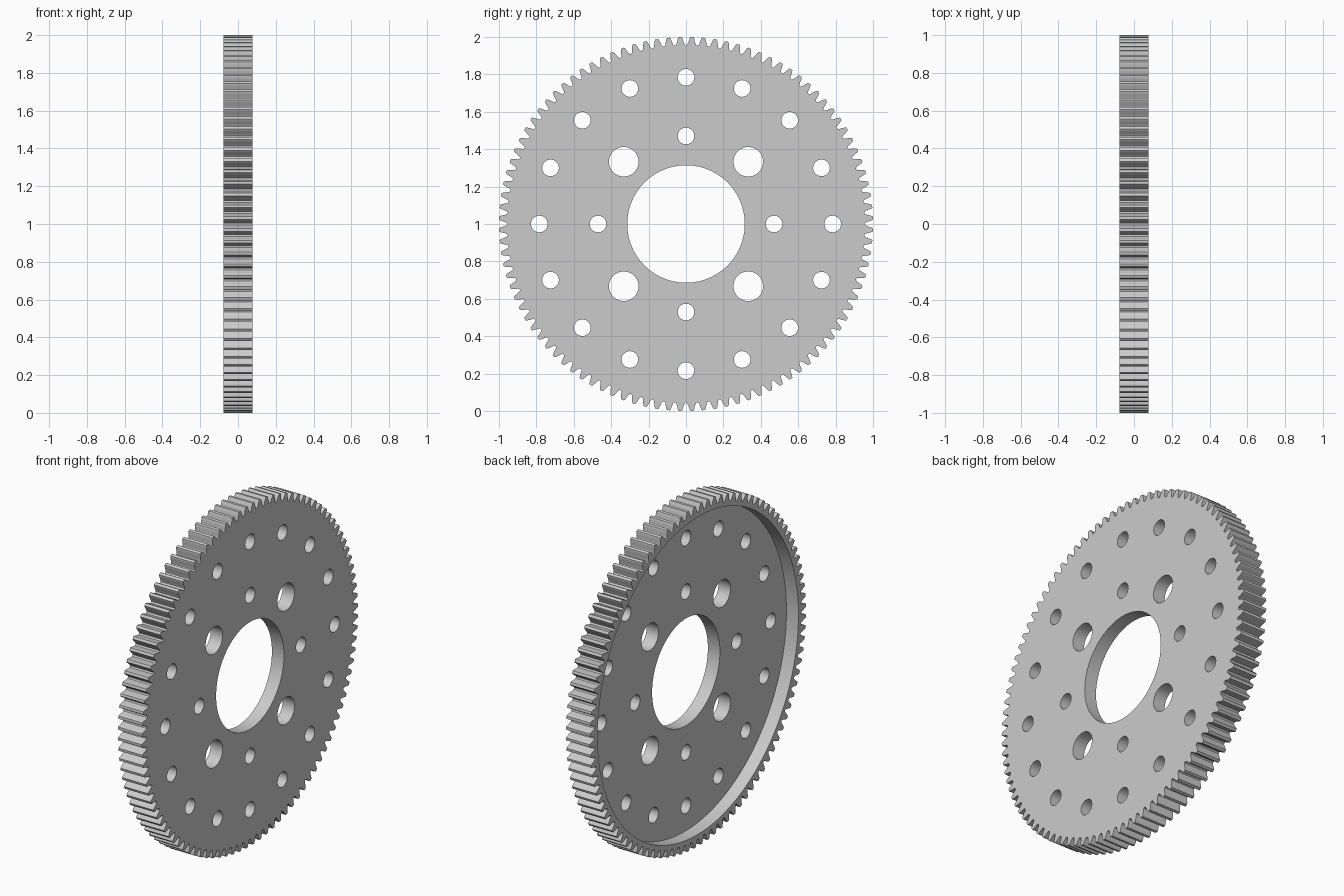
import bpy, bmesh
from math import sin, cos, pi, radians

if "Cube" in bpy.data.objects:
    bpy.data.objects.remove(bpy.data.objects["Cube"])

TEETH = 100
HALF = 0.078          # half thickness of the gear
WEB = 0.0             # depth of the recess floor


def activate(obj):
    bpy.ops.object.select_all(action='DESELECT')
    obj.select_set(True)
    bpy.context.view_layer.objects.active = obj


def prism(bm, pts, x0, x1):
    """Extrude a (y, z) outline along x."""
    a = [bm.verts.new((x0, y, z)) for y, z in pts]
    b = [bm.verts.new((x1, y, z)) for y, z in pts]
    bm.faces.new(a[::-1])
    bm.faces.new(b)
    n = len(pts)
    for i in range(n):
        j = (i + 1) % n
        bm.faces.new((a[i], a[j], b[j], b[i]))


def circle(r, cy=0, cz=1, n=32):
    return [(cy + r * cos(2 * pi * i / n), cz + r * sin(2 * pi * i / n)) for i in range(n)]


def ring(r, count, start):
    """Centres of evenly spaced holes."""
    return [(r * cos(start + 2 * pi * i / count), 1 + r * sin(start + 2 * pi * i / count))
            for i in range(count)]


def make(name, outlines):
    bm = bmesh.new()
    for pts, x0, x1 in outlines:
        prism(bm, pts, x0, x1)
    bmesh.ops.recalc_face_normals(bm, faces=bm.faces)
    me = bpy.data.meshes.new(name)
    bm.to_mesh(me)
    bm.free()
    obj = bpy.data.objects.new(name, me)
    bpy.context.collection.objects.link(obj)
    return obj


# Toothed blank: half-width and radius down one tooth flank
flank = [(0.0075, 1.0), (0.0095, 0.997), (0.0128, 0.99), (0.0158, 0.98),
         (0.0186, 0.971), (0.0215, 0.962), (0.0245, 0.957), (0.0285, 0.9555)]
flank = [(-w, r) for w, r in reversed(flank)] + flank
outline = []
for t in range(TEETH):
    for w, r in flank:
        a = 2 * pi * (t + 0.5) / TEETH + w / r
        outline.append((r * cos(a), 1 + r * sin(a)))
gear = make("spur_gear", [(outline, -HALF, HALF)])

# Bore, bolt holes and the recess on the back face
cuts = [(circle(0.314, n=96), -0.2, 0.2)]
cuts += [(circle(0.0445, y, z), -0.2, 0.2) for y, z in ring(0.784, 16, 0)]
cuts += [(circle(0.0445, y, z), -0.2, 0.2) for y, z in ring(0.4705, 4, 0)]
cuts += [(circle(0.079, y, z, 48), -0.2, 0.2) for y, z in ring(0.4705, 4, radians(45))]
holes = make("hole_cutter", cuts)
recess = make("recess_cutter", [(circle(0.93, n=160), -0.2, WEB)])

activate(gear)
for cutter in (recess, holes):
    cutter.hide_render = True
    mod = gear.modifiers.new(cutter.name, 'BOOLEAN')
    mod.operation = 'DIFFERENCE'
    mod.solver = 'EXACT'
    mod.object = cutter
    bpy.ops.object.modifier_apply(modifier=mod.name)
    bpy.data.objects.remove(cutter)

# Smooth walls, sharp rims
activate(gear)
bpy.ops.object.shade_smooth_by_angle(angle=radians(30))
